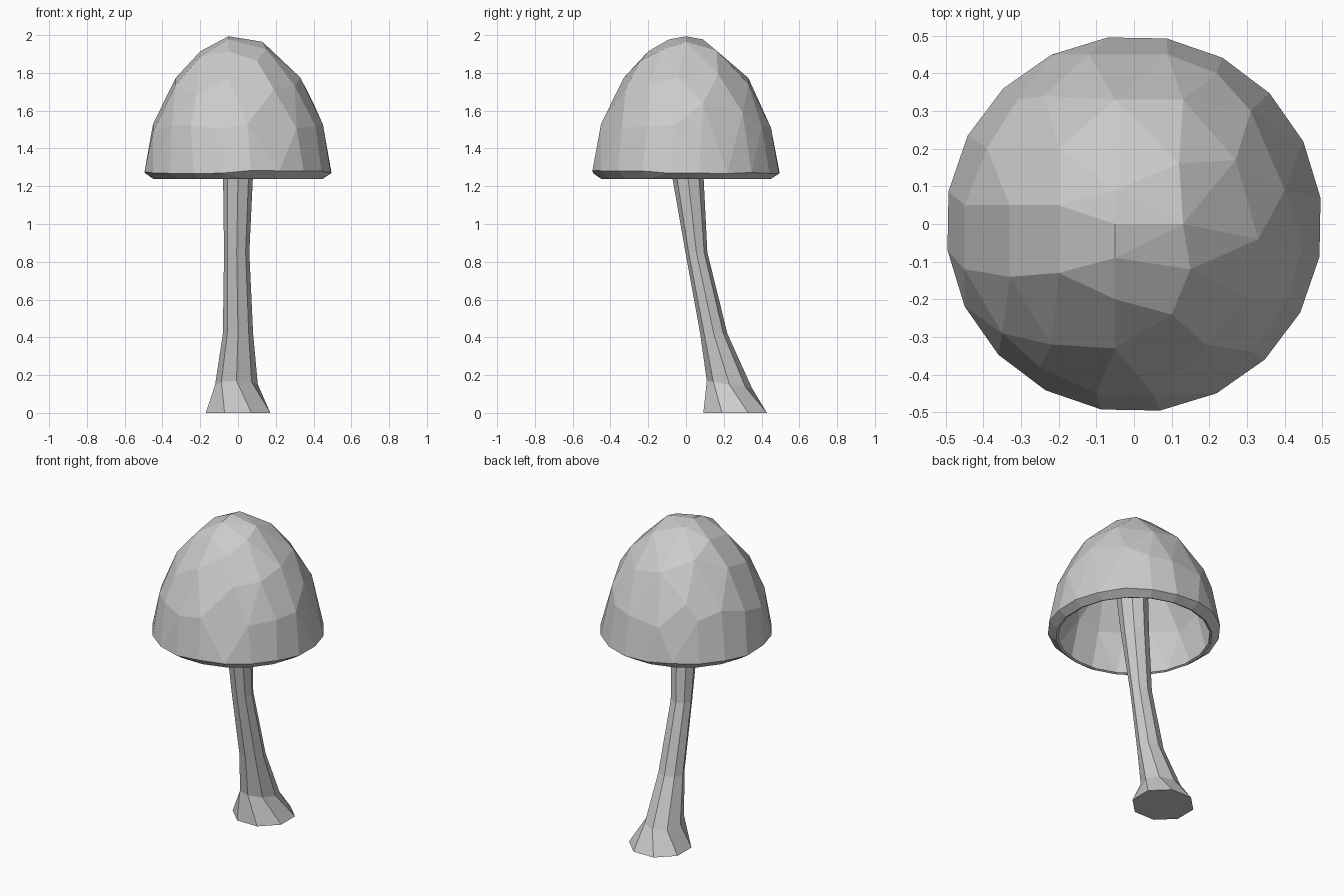
import bpy, bmesh, random
from math import cos, sin, pi, radians, hypot

if "Cube" in bpy.data.objects:
    bpy.data.objects.remove(bpy.data.objects["Cube"])
random.seed(4)

grey = bpy.data.materials.new("light_grey")
grey.use_nodes = True
colour = (0.6, 0.6, 0.6, 1)
grey.diffuse_color = colour
grey.node_tree.nodes["Principled BSDF"].inputs["Base Color"].default_value = colour


def finish(bm, name):
    mesh = bpy.data.meshes.new(name)
    bm.to_mesh(mesh)
    bm.free()
    obj = bpy.data.objects.new(name, mesh)
    mesh.materials.append(grey)
    bpy.context.collection.objects.link(obj)


def ring(bm, sides, rx, ry, z, x=0, y=0, turn=0, tilt=0):
    points = [(cos(2 * pi * i / sides + turn), sin(2 * pi * i / sides + turn))
              for i in range(sides)]
    return [bm.verts.new((x + rx * c, y + ry * s, z - tilt * s))
            for c, s in points]


def dome_height(x, y):
    """Height of the cap above its widest line, as a rounded bell."""
    return 0.73 * (1 - (hypot(x, y) / 0.5) ** 1.85) ** 0.58


# Corners of the irregular cap facets in plan, in hundredths
crown = [(-5, 9), (-5, 0), (13, 0), (12, 16), (-5, -9), (-20, 5),
         (-20, -13), (15, -12)]
shoulder = [(10, -24), (-5, -20), (-5, -33), (-22, -32), (-33, -14), (-33, 5),
            (-20, 20), (-5, 33), (13, 33), (27, 17), (33, -4), (-24, 34),
            (19, -32), (30, -20)]
skirt = [(-45, 5), (-45, -12), (-35, -29), (-39, 20), (-12, 45), (9, 45),
         (22, 40), (31, 30), (40, 9), (45, -6), (41, -20), (31, -34),
         (5, -45), (-10, -45), (-25, -38), (-31, 33)]
corners = [(x / 100, y / 100) for x, y in crown + shoulder + skirt]
wobble = [random.uniform(-0.01, 0.01) for i in range(20)]


def dome(bm, scale, rim_radius, rim_z, inward):
    """Wraps a faceted skin over the corners, curled in to an open rim."""
    turn = radians(8)
    rim = ring(bm, 20, rim_radius, rim_radius, rim_z, turn=turn)
    edge = ring(bm, 20, 0.5 * scale, 0.5 * scale, 1.275, turn=turn)
    for v, lift in zip(edge, wobble):
        v.co.z += lift
    skin = [bm.verts.new((x * scale, y * scale,
                          1.27 + dome_height(x, y) * scale))
            for x, y in corners]
    mine = set(rim + edge + skin)
    bmesh.ops.convex_hull(bm, input=list(mine))
    floor = [f for f in bm.faces if all(v in rim for v in f.verts)]
    bmesh.ops.delete(bm, geom=floor, context='FACES_KEEP_BOUNDARY')
    faces = [f for f in bm.faces if f.verts[0] in mine]
    bmesh.ops.recalc_face_normals(bm, faces=faces)
    top = max(faces, key=lambda f: f.calc_center_median().z)
    if (top.normal.z < 0) != inward:
        bmesh.ops.reverse_faces(bm, faces=faces)
    return rim


# Cap: thin shell with a lining and a lip curled under the rim
bm = bmesh.new()
rim_out = dome(bm, 1.0, 0.452, 1.238, False)
rim_in = dome(bm, 0.97, 0.438, 1.244, True)
for i in range(20):
    j = (i + 1) % 20
    bm.faces.new((rim_out[j], rim_out[i], rim_in[i], rim_in[j]))
loose = [v for v in bm.verts if not v.link_faces]
bmesh.ops.delete(bm, geom=loose, context='VERTS')
# merge nearly flat triangles into broad facets
bmesh.ops.dissolve_limit(bm, angle_limit=radians(5), verts=bm.verts[:],
                         edges=bm.edges[:])
finish(bm, "mushroom_cap")

# Stem: leaning eight-sided stalk with a flared foot
# each section: z, x, y, rx, ry, turn, tilt
sections = [(0, 0, 0.26, 0.185, 0.182, pi / 8, 0),
            (0.15, -0.008, 0.23, 0.113, 0.12, 0, 0.02),
            (0.42, 0, 0.147, 0.08, 0.072, 0, 0),
            (0.85, -0.007, 0.055, 0.067, 0.058, 0, 0),
            (1.25, 0, 0.01, 0.079, 0.083, 0, 0),
            (1.85, 0, -0.05, 0.1, 0.115, 0, 0)]
bm = bmesh.new()
loops = [ring(bm, 8, rx, ry, z, x, y, turn, tilt)
         for z, x, y, rx, ry, turn, tilt in sections]
for low, high in zip(loops, loops[1:]):
    for i in range(8):
        j = (i + 1) % 8
        bm.faces.new((low[i], low[j], high[j], high[i]))
bm.faces.new(loops[0][::-1])
bm.faces.new(loops[-1])
finish(bm, "mushroom_stem")
